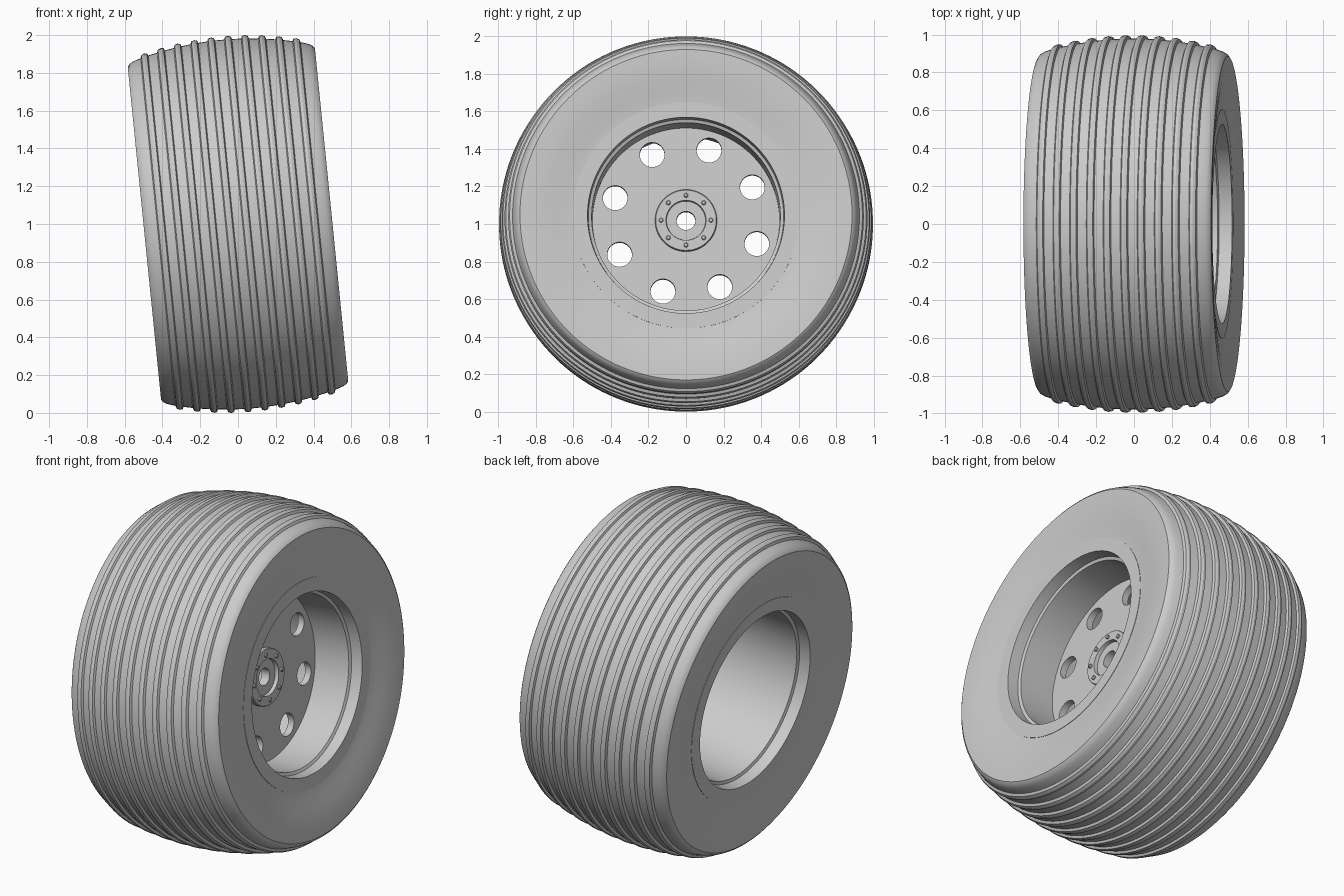
import bpy
import bmesh
from math import sin, cos, pi, radians
from mathutils import Matrix

if "Cube" in bpy.data.objects:
    bpy.data.objects.remove(bpy.data.objects["Cube"])

# The wheel is modelled around local z, then laid on its side and leaned over
PLACE = Matrix.Translation((0, 0, 1)) @ Matrix.Rotation(radians(90 - 5.72), 4, "Y")

grey = bpy.data.materials.new("plain_grey")
grey.use_nodes = True
GREY = (0.6, 0.6, 0.6, 1)
grey.diffuse_color = GREY
grey.node_tree.nodes["Principled BSDF"].inputs["Base Color"].default_value = GREY


def finish(obj):
    """Place, colour and shade a finished mesh object."""
    obj.data.materials.clear()
    obj.data.materials.append(grey)
    obj.matrix_world = PLACE
    bpy.ops.object.select_all(action="DESELECT")
    obj.select_set(True)
    bpy.context.view_layer.objects.active = obj
    bpy.ops.object.shade_smooth_by_angle(angle=radians(28))


def lathe(bm, profile, segments, centre=(0, 0)):
    """Revolve a closed (axial, radius) profile around local z."""
    rings = []
    for i in range(segments):
        t = 2 * pi * i / segments
        rings.append([bm.verts.new((centre[0] + r * cos(t), centre[1] + r * sin(t), a))
                      for a, r in profile])
    n = len(profile)
    for i, ring in enumerate(rings):
        after = rings[(i + 1) % segments]
        for j in range(n):
            k = (j + 1) % n
            bm.faces.new((ring[j], ring[k], after[k], after[j]))


def mesh_object(name, bm):
    bmesh.ops.recalc_face_normals(bm, faces=bm.faces)
    mesh = bpy.data.meshes.new(name)
    bm.to_mesh(mesh)
    bm.free()
    obj = bpy.data.objects.new(name, mesh)
    bpy.context.collection.objects.link(obj)
    finish(obj)
    return obj


def revolved(name, profile, segments=160):
    bm = bmesh.new()
    lathe(bm, profile, segments)
    return mesh_object(name, bm)


def mirrored(half):
    """Complete a profile by reflecting it across the wheel's middle."""
    return half + [(-a, r) for a, r in reversed(half)]


def around(radius, start, count=8):
    """Points on a circle, angles measured from +y towards the top."""
    for i in range(count):
        t = radians(start) + 2 * pi * i / count
        yield -radius * sin(t), radius * cos(t)


# Tyre: crowned tread with ten raised ribs, rounded shoulders, dished sidewalls
def crown(a):
    return 0.979 - 0.3 * a * a


tread = []
for i in range(5):
    a = 0.045 + 0.09 * i
    for offset, lift in ((-0.021, 0), (-0.015, 0.014), (0, 0.018), (0.015, 0.014), (0.021, 0)):
        tread.append((a + offset, crown(a + offset) + lift))
shoulder = [(0.447, 0.918), (0.47, 0.91), (0.488, 0.899), (0.498, 0.885)]
sidewall = [(0.497, 0.85), (0.494, 0.8), (0.488, 0.75), (0.48, 0.7),
            (0.472, 0.655), (0.467, 0.62), (0.464, 0.59), (0.44, 0.56)]
revolved("tyre", mirrored(tread + shoulder + sidewall))

# Rim: flat flange, stepped barrel open at both ends
revolved("rim", mirrored([(0.44, 0.605), (0.468, 0.605), (0.468, 0.525),
                          (0.40, 0.52), (0.393, 0.503), (0.20, 0.497)])
         + [(-0.43, 0.56), (0.43, 0.56)])

# Wheel disc: filled outline with eight round openings and a bore
outline = bpy.data.curves.new("wheel_disc", "CURVE")
outline.dimensions = "2D"
outline.fill_mode = "BOTH"
outline.extrude = 0.02


def circle(centre, radius, count):
    spline = outline.splines.new("POLY")
    spline.points.add(count - 1)
    for i, p in enumerate(spline.points):
        t = 2 * pi * i / count
        p.co = (centre[0] + radius * cos(t), centre[1] + radius * sin(t), 0, 1)
    spline.use_cyclic_u = True


circle((0, 0), 0.51, 128)
circle((0, 0), 0.06, 48)
for spot in around(0.397, 72):
    circle(spot, 0.066, 48)
disc = bpy.data.objects.new("wheel_disc", outline)
bpy.context.collection.objects.link(disc)
bpy.ops.object.select_all(action="DESELECT")
disc.select_set(True)
bpy.context.view_layer.objects.active = disc
bpy.ops.object.convert(target="MESH")
disc = bpy.context.view_layer.objects.active
disc.data.transform(Matrix.Translation((0, 0, 0.15)))
finish(disc)

# Hub: raised flange with a recessed middle and a through bore
revolved("hub", [(0.14, 0.165), (0.196, 0.165), (0.20, 0.161), (0.20, 0.107),
                 (0.178, 0.104), (0.178, 0.05), (0.125, 0.05), (0.125, 0.1)], 64)

# Bolts around the hub flange
bm = bmesh.new()
for spot in around(0.133, 90):
    lathe(bm, [(0.19, 0.012), (0.208, 0.012), (0.212, 0.008), (0.212, 0.0005), (0.19, 0.0005)],
          16, spot)
mesh_object("hub_bolts", bm)
